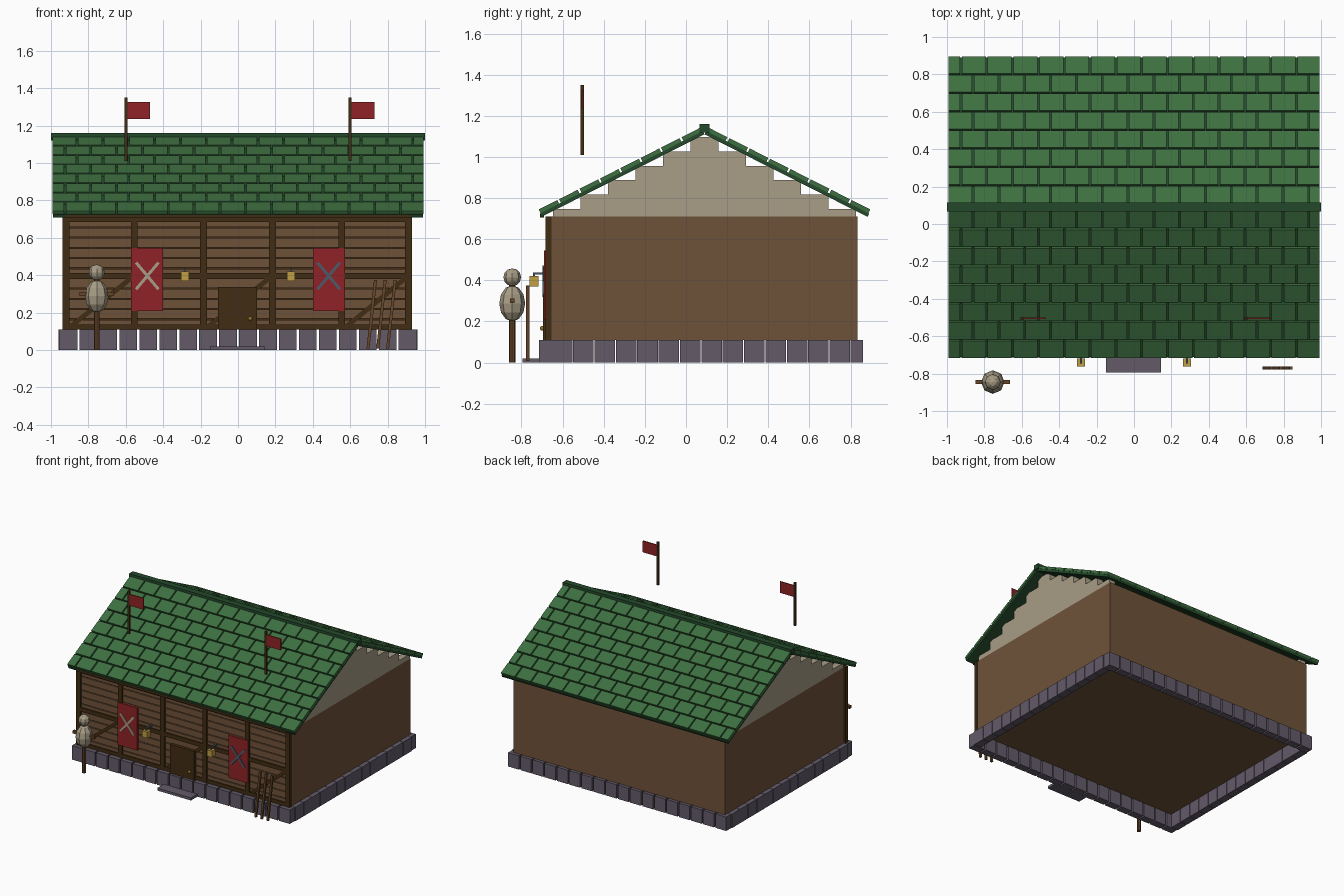
import bpy, bmesh, math
from mathutils import Matrix, Vector

if "Cube" in bpy.data.objects:
    bpy.data.objects.remove(bpy.data.objects["Cube"])


def material(name, hex_code):
    srgb = [int(hex_code[i:i + 2], 16) / 255 for i in (0, 2, 4)]
    col = [c / 12.92 if c < 0.04045 else ((c + 0.055) / 1.055) ** 2.4 for c in srgb] + [1]
    m = bpy.data.materials.new(name)
    m.use_nodes = True
    m.diffuse_color = col
    m.node_tree.nodes["Principled BSDF"].inputs["Base Color"].default_value = col
    return m


TILE = material("tile green", "3d6f40")
ROOF = material("dark roof green", "24492b")
WALL = material("plank brown", "6f5239")
TIMBER = material("dark timber", "412c12")
POLE = material("pole brown", "664529")
STONE = material("stone purple grey", "635b69")
STRAW = material("pale plaster", "a89d86")
RED = material("banner red", "8f2226")
GOLD = material("lantern gold", "c0a044")
STEEL = material("steel blue grey", "4d5a69")


def box(bm, x0, x1, y0, y1, z0, z1, frame=Matrix()):
    """Add a box given by its limits, placed by an optional frame."""
    size = Matrix.Diagonal((x1 - x0, y1 - y0, z1 - z0, 1))
    mid = Matrix.Translation(((x0 + x1) / 2, (y0 + y1) / 2, (z0 + z1) / 2))
    bmesh.ops.create_cube(bm, size=1, matrix=frame @ mid @ size)


def bar(bm, a, b, width, depth):
    """Add a square bar from a to b."""
    a, b = Vector(a), Vector(b)
    d = (b - a).normalized()
    side = Vector((0, 1, 0)) if abs(d.y) < 0.9 else Vector((0, 0, 1))
    u = side.cross(d).normalized()
    v = d.cross(u)
    rot = Matrix((u, v, d)).transposed().to_4x4()
    box(bm, -width / 2, width / 2, -depth / 2, depth / 2, 0, (b - a).length,
        Matrix.Translation(a) @ rot)


def finish(bm, name, mat):
    me = bpy.data.meshes.new(name)
    bm.to_mesh(me)
    bm.free()
    me.materials.append(mat)
    ob = bpy.data.objects.new(name, me)
    bpy.context.scene.collection.objects.link(ob)
    return ob


def boxes(name, mat, *limits):
    bm = bmesh.new()
    for lim in limits:
        box(bm, *lim)
    return finish(bm, name, mat)


def bars(name, mat, width, depth, *ends):
    bm = bmesh.new()
    for a, b in ends:
        bar(bm, a, b, width, depth)
    return finish(bm, name, mat)


# Walls and the plank front
boxes("walls", WALL, (-0.925, 0.925, -0.655, 0.835, 0.11, 0.71))
boxes("plank_backing", TIMBER, (-0.92, 0.92, -0.66, -0.65, 0.115, 0.705))
pitch = 0.6 / 11
boxes("front_planks", WALL, *[(-0.92, 0.92, -0.67, -0.655, 0.11 + i * pitch + 0.003,
                               0.11 + (i + 1) * pitch - 0.003) for i in range(11)])

# Stone foundation ring
bm = bmesh.new()
step = 1.92 / 18
for i in range(18):
    x = -0.96 + i * step
    for y in (-0.715, 0.8):
        box(bm, x + 0.006, x + step - 0.006, y, y + 0.06, 0, 0.11)
step = 1.455 / 14
for i in range(14):
    y = -0.655 + i * step
    for x in (-0.96, 0.9):
        box(bm, x, x + 0.06, y + 0.002, y + step - 0.002, 0, 0.11)
finish(bm, "foundation_blocks", STONE)
boxes("door_step", STONE, (-0.15, 0.145, -0.795, -0.71, 0, 0.02))

# Timber framing on the front
posts = [-0.92, -0.555, -0.185, 0.185, 0.555, 0.912]
bm = bmesh.new()
for x in posts:
    box(bm, x - 0.018, x + 0.018, -0.682, -0.655, 0.11, 0.71)
for z0, z1 in ((0.11, 0.138), (0.38, 0.412), (0.685, 0.71)):
    box(bm, -0.93, 0.93, -0.68, -0.655, z0, z1)
for a, b in zip(posts[::2], posts[1::2]):
    bar(bm, (a + 0.03, -0.667, 0.13), (b - 0.01, -0.667, 0.39), 0.026, 0.022)
finish(bm, "timber_frame", TIMBER)
boxes("eave_board", TIMBER, (-0.92, 0.92, -0.71, -0.69, 0.705, 0.722))

# Stepped gables
bm = bmesh.new()
for i in range(-5, 6):
    y = 0.09 + i * 0.134
    for x in (-0.925, 0.875):
        box(bm, x, x + 0.05, y - 0.067, y + 0.067, 0.71, 1.097 - abs(i) * 0.07)
finish(bm, "gables", STRAW)

# Roof slabs and staggered tiles
slabs, tiles = bmesh.new(), bmesh.new()
length, rows, width = 0.889, 8, 0.138
for side in (1, -1):
    frame = Matrix.Translation((0, 0.09, 1.11)) @ Matrix.Rotation(-side * math.radians(26.84), 4, 'X')
    box(slabs, -0.99, 0.99, *sorted((0, side * length)), 0, 0.018, frame)
    for r in range(rows):
        u0 = side * (r * length / rows + 0.005)
        u1 = side * ((r + 1) * length / rows - 0.005)
        x = -0.925 - width if r % 2 else -0.86 - width
        while x < 0.97:
            box(tiles, max(x + 0.005, -0.993), min(x + width - 0.005, 0.993),
                *sorted((u0, u1)), 0.018, 0.038, frame)
            x += width
finish(slabs, "roof_slabs", ROOF)
finish(tiles, "roof_tiles", TILE)
boxes("ridge_cap", ROOF, (-1, 1, 0.066, 0.114, 1.12, 1.16))

# Door
boxes("door", TIMBER, (-0.108, 0.102, -0.695, -0.655, 0.11, 0.338))
bm = bmesh.new()
bmesh.ops.create_uvsphere(bm, u_segments=8, v_segments=6, radius=0.011,
                          matrix=Matrix.Translation((0.065, -0.7, 0.167)))
finish(bm, "door_knob", GOLD)

# Banners with crossed emblems, lanterns on brackets, roof flags
for name, s, emblem in (("right", -1, STRAW), ("left", 1, STEEL)):
    x = 0.485 * s
    boxes(name + "_banner", RED, (x - 0.085, x + 0.085, -0.69, -0.675, 0.21, 0.545))
    bars(name + "_emblem", emblem, 0.016, 0.008,
         *[((x - k * 0.06, -0.693, 0.325), (x + k * 0.06, -0.693, 0.468)) for k in (1, -1)])
    x = 0.283 * s
    boxes(name + "_lantern", GOLD, (x - 0.022, x + 0.022, -0.762, -0.718, 0.37, 0.42))
    boxes(name + "_lantern_bracket", STEEL, (x - 0.006, x + 0.006, -0.745, -0.67, 0.428, 0.438),
          (x - 0.006, x + 0.006, -0.745, -0.735, 0.418, 0.432))
    x = 0.6 * s
    boxes(name + "_flag_pole", TIMBER, (x - 0.008, x + 0.008, -0.513, -0.497, 1.01, 1.35))
    boxes(name + "_flag", RED, (x + 0.005, x + 0.13, -0.509, -0.501, 1.235, 1.325))

# Leaning poles
bars("leaning_poles", POLE, 0.016, 0.016,
     *[((x, -0.77, 0.008), (x + 0.04, -0.77, 0.375)) for x in (0.695, 0.747, 0.8)])

# Practice dummy
dx, dy = -0.755, -0.845
bm = bmesh.new()
bmesh.ops.create_cone(bm, cap_ends=True, segments=8, radius1=0.015, radius2=0.015, depth=0.4,
                      matrix=Matrix.Translation((dx, dy, 0.2)))
box(bm, dx - 0.093, dx + 0.093, dy - 0.011, dy + 0.011, 0.289, 0.311)
finish(bm, "dummy_post", POLE)
for name, z, r, h in (("dummy_body", 0.288, 0.063, 0.088), ("dummy_head", 0.415, 0.043, 0.043)):
    bm = bmesh.new()
    bmesh.ops.create_uvsphere(bm, u_segments=8, v_segments=6, radius=1,
                              matrix=Matrix.Translation((dx, dy, z)) @ Matrix.Diagonal((r, r, h, 1)))
    finish(bm, name, STRAW)
